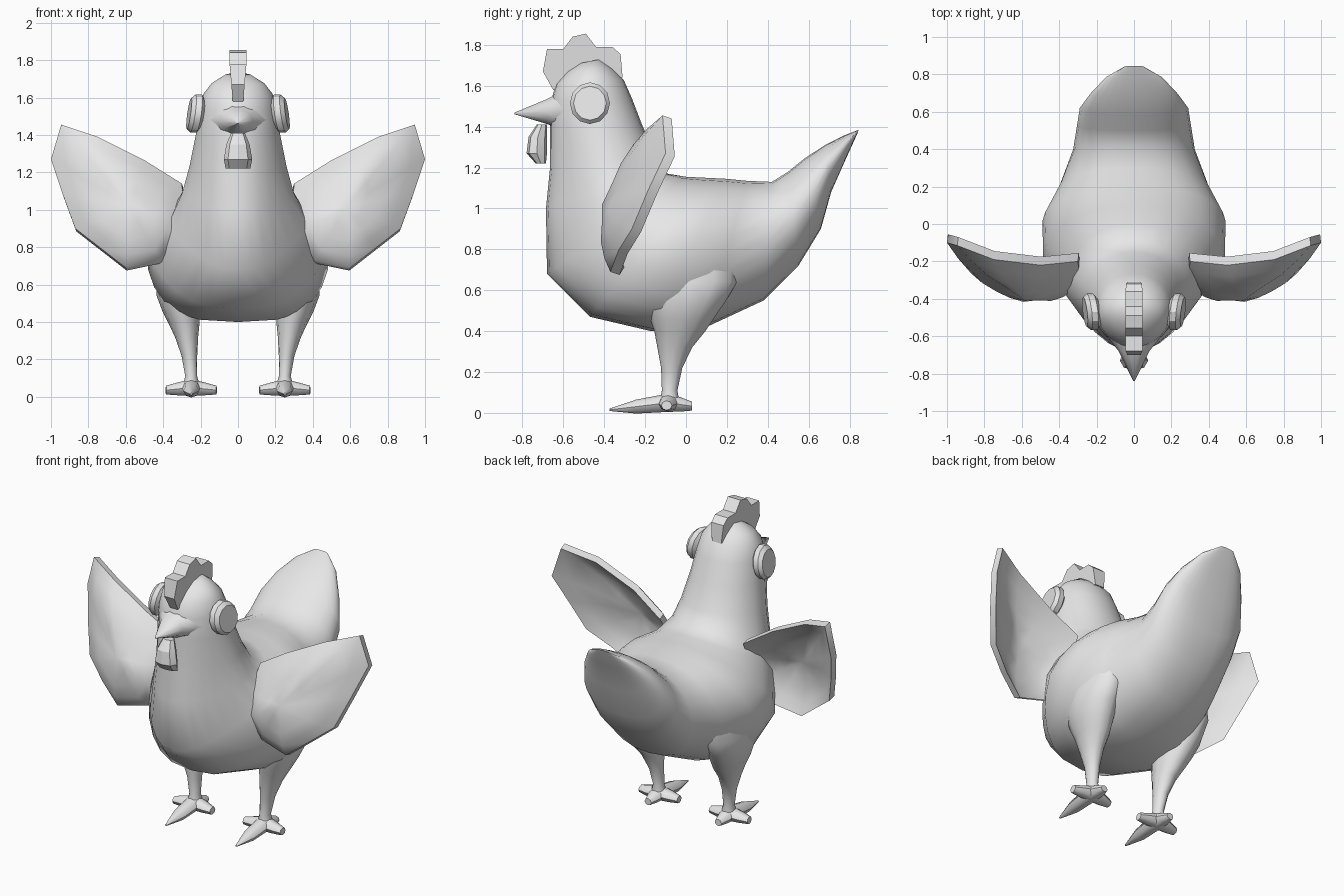
import bpy, bmesh, math
from mathutils import Vector

if "Cube" in bpy.data.objects:
    bpy.data.objects.remove(bpy.data.objects["Cube"])

grey = bpy.data.materials.new("plain grey")
grey.diffuse_color = (0.8, 0.8, 0.8, 1)
grey.use_nodes = True
grey.node_tree.nodes["Principled BSDF"].inputs["Base Color"].default_value = grey.diffuse_color


def finish(bm, name, angle=40, mirror=False):
    """Turn a bmesh into a shaded object, mirrored across x if asked."""
    bmesh.ops.recalc_face_normals(bm, faces=bm.faces)
    me = bpy.data.meshes.new(name)
    bm.to_mesh(me)
    bm.free()
    me.materials.append(grey)
    ob = bpy.data.objects.new(name, me)
    bpy.context.collection.objects.link(ob)
    if mirror:
        ob.modifiers.new("mirror", 'MIRROR').use_mirror_merge = False
    bpy.ops.object.select_all(action='DESELECT')
    ob.select_set(True)
    bpy.context.view_layer.objects.active = ob
    bpy.ops.object.shade_smooth_by_angle(angle=math.radians(angle))
    return ob


def loft(bm, rings):
    """Skin a list of point rings and cap both ends."""
    rows = [[bm.verts.new(p) for p in r] for r in rings]
    n = len(rows[0])
    for a, b in zip(rows, rows[1:]):
        for i in range(n):
            j = (i + 1) % n
            bm.faces.new((a[i], a[j], b[j], b[i]))
    bm.faces.new(rows[0])
    bm.faces.new(rows[-1][::-1])


def oval(c, u, v, n, power=1.0, taper=0.0, back_power=None):
    """Ring round c, half axes u and v; power < 1 squares it, taper thins the u end."""
    pts = []
    for i in range(n):
        a = math.tau * i / n
        s, k = math.sin(a), math.cos(a)
        p = power if k >= 0 or back_power is None else back_power
        s = math.copysign(abs(s) ** p, s) * (1 - taper * max(k, 0))
        pts.append(Vector(c) + Vector(u) * k + Vector(v) * s)
    return pts


# Body: front/underside point, back/top point, half width, squareness, front taper
spine = [
    (-.52, 1.71, -.42, 1.73, .07, 1, 0), (-.58, 1.67, -.36, 1.685, .14, 1, 0),
    (-.635, 1.61, -.305, 1.63, .185, 1, .1), (-.66, 1.53, -.265, 1.54, .205, .95, .1),
    (-.665, 1.40, -.215, 1.41, .225, .95, .1), (-.665, 1.20, -.15, 1.26, .26, .95, .2),
    (-.685, 1.0, -.09, 1.17, .30, .9, .3), (-.68, .68, .0, 1.155, .375, .85, .37),
    (-.47, .47, .1, 1.15, .485, .75, .15), (-.17, .40, .2, 1.145, .49, .62, 0),
    (.1, .42, .3, 1.135, .40, .75, 0), (.38, .55, .42, 1.13, .325, .85, 0),
    (.55, .72, .5, 1.18, .305, .85, 0), (.66, .90, .58, 1.245, .29, .8, 0),
    (.71, 1.08, .68, 1.31, .235, .75, 0), (.79, 1.26, .78, 1.36, .15, .7, 0),
    (.84, 1.37, .845, 1.385, .05, .7, 0),
]
bm = bmesh.new()
rings = []
for fy, fz, by, bz, w, p, t in spine:
    f, b = Vector((0, fy, fz)), Vector((0, by, bz))
    rings.append(oval((f + b) / 2, (f - b) / 2, (w, 0, 0), 24, p, t, max(p, .9)))
loft(bm, rings)
finish(bm, "body", 60)

# Beak
bm = bmesh.new()
loft(bm, [oval((0, y, z), (rx, 0, 0), (0, 0, rz), 10) for y, z, rx, rz in
          ((-.55, 1.48, .18, .13), (-.62, 1.48, .13, .092),
           (-.68, 1.474, .082, .064), (-.84, 1.465, .004, .004))])
finish(bm, "beak", 70)

# Comb: side outline given a thickness that narrows downward
outline = [(-.65, 1.58), (-.70, 1.67), (-.68, 1.78), (-.60, 1.78), (-.555, 1.84),
           (-.49, 1.855), (-.44, 1.79), (-.36, 1.79), (-.32, 1.755), (-.31, 1.64),
           (-.45, 1.66), (-.58, 1.62)]
bm = bmesh.new()
half = [min(.045, .028 + max(0, z - 1.58) * .085) for y, z in outline]
loft(bm, [[(s * h, y, z) for h, (y, z) in zip(half, outline)] for s in (-1, 1)])
finish(bm, "comb", 25)

# Wattle
bm = bmesh.new()
loft(bm, [oval((0, y, z), (rx, 0, 0), (0, ry, 0), 8, .8) for z, y, rx, ry in
          ((1.22, -.71, .066, .025), (1.27, -.73, .076, .05),
           (1.35, -.725, .062, .045), (1.41, -.705, .037, .025))])
finish(bm, "wattle", 25)

# Eyes: thin bevelled discs, leaning with the head
bm = bmesh.new()
loft(bm, [oval((x, -.47, 1.515), (.12 * r, r, 0), (-.15 * r, 0, r * 1.04), 12) for x, r in
          ((.19, .075), (.207, .098), (.24, .098), (.262, .08))])
finish(bm, "eye", 30, True)

# Wings: domed plate, front skin plus offset back skin
rim = [(.30, -.20, 1.14), (.50, -.22, 1.265), (.75, -.19, 1.39), (.945, -.115, 1.455),
       (1.0, -.10, 1.27), (.94, -.185, 1.09), (.87, -.265, .90), (.735, -.33, .795),
       (.60, -.37, .69), (.41, -.345, .73), (.33, -.36, .87), (.29, -.29, 1.0)]
centre = Vector((.58, -.38, 1.02))
bm = bmesh.new()
skins = []
n = len(rim)
for off in (Vector((0, 0, 0)), Vector((-.005, .045, -.015))):
    rows = []
    for t in (1, .8, .55, .28):
        dome = Vector((0, -.17 * t * (1 - t), 0))
        rows.append([bm.verts.new(centre.lerp(Vector(p), t) + off + dome) for p in rim])
    hub = bm.verts.new(centre + off + Vector((0, -.03, 0)))
    for i in range(n):
        j = (i + 1) % n
        for a, b in zip(rows, rows[1:]):
            bm.faces.new((a[i], a[j], b[j], b[i]))
        bm.faces.new((rows[-1][i], rows[-1][j], hub))
    skins.append(rows[0])
for i in range(n):
    j = (i + 1) % n
    bm.faces.new((skins[0][i], skins[0][j], skins[1][j], skins[1][i]))
finish(bm, "wing", 45, True)

# Legs: thigh sunk into the body, tapering to the shank
bm = bmesh.new()
loft(bm, [oval((x, y, z), (rx, 0, 0), (0, ry, 0), 12) for z, x, y, rx, ry in
          ((.78, .31, .02, .09, .24), (.64, .325, .02, .115, .23), (.54, .32, .0, .115, .19),
           (.46, .305, -.02, .10, .155), (.40, .29, -.03, .085, .125),
           (.32, .275, -.055, .062, .085), (.22, .26, -.07, .042, .052),
           (.11, .25, -.08, .032, .038), (.04, .25, -.08, .05, .05))])
finish(bm, "leg", 60, True)

# Toes: long pointed front one, blunt side and back ones
bm = bmesh.new()
root = Vector((.25, -.085, .05))
for dx, dy, tip_z, r in ((0, -.29, .015, .006), (-.135, -.01, .036, .026),
                         (.135, -.01, .036, .026), (0, .115, .033, .024)):
    d = Vector((dx, dy, 0))
    side = Vector((-dy, dx, 0)).normalized()
    stops = ((0, .05, .045), (.55, .042, .034), (1, r, r * .9))
    loft(bm, [oval(root + d * t + Vector((0, 0, (tip_z - .05) * t)),
                   side * w, (0, 0, h), 8) for t, w, h in stops])
finish(bm, "toes", 50, True)
